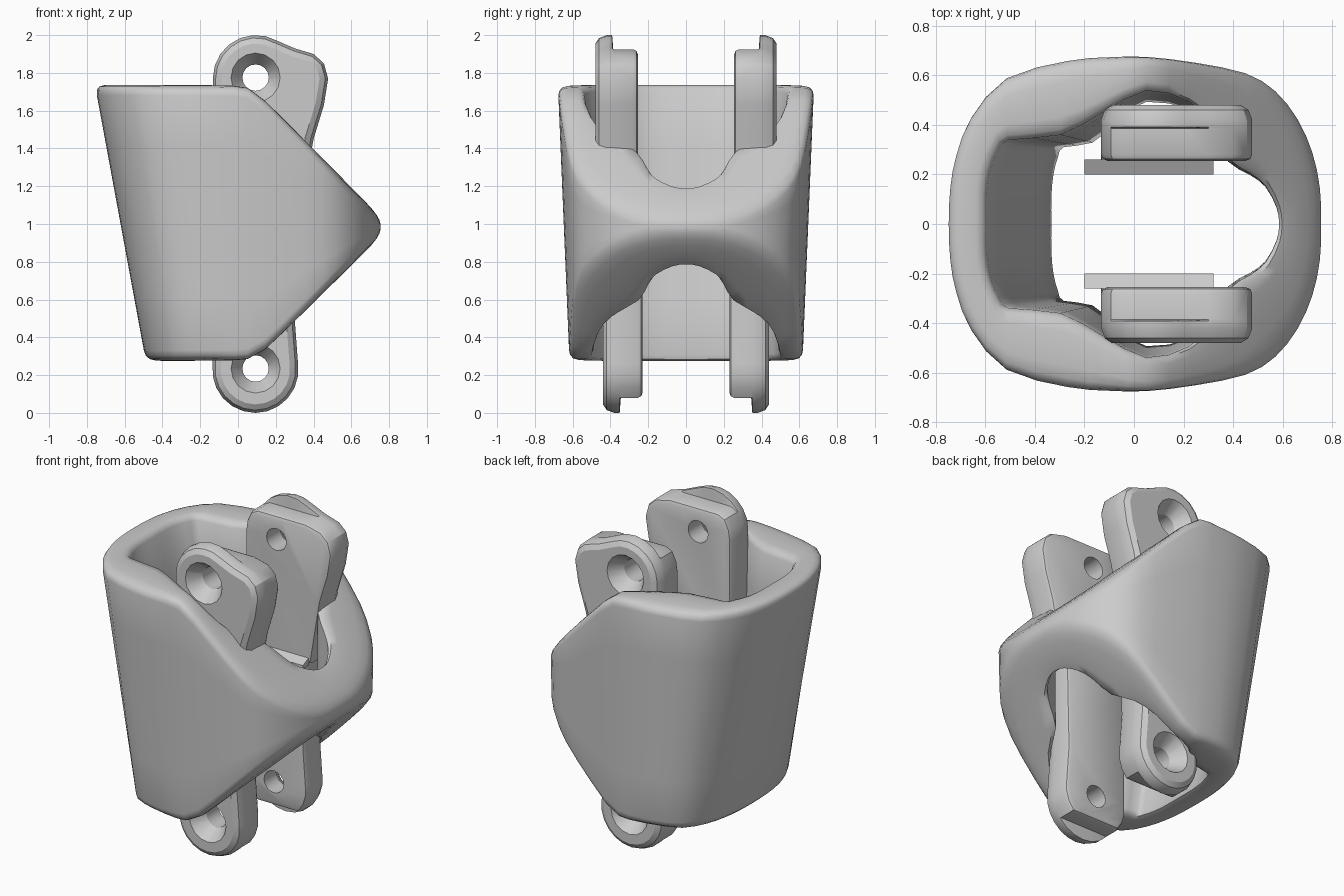
import bpy, bmesh, math
from mathutils import Vector

if "Cube" in bpy.data.objects:
    bpy.data.objects.remove(bpy.data.objects["Cube"])


def loft(name, rings, loop=False):
    """Skin closed rings of equal length; cap the ends, or join last to first."""
    bm = bmesh.new()
    vs = [[bm.verts.new(p) for p in r] for r in rings]
    n = len(vs[0])
    pairs = list(zip(vs, vs[1:])) + ([(vs[-1], vs[0])] if loop else [])
    for a, b in pairs:
        for i in range(n):
            j = (i + 1) % n
            bm.faces.new((a[i], a[j], b[j], b[i]))
    if not loop:
        bm.faces.new(vs[0])
        bm.faces.new(vs[-1])
    bmesh.ops.recalc_face_normals(bm, faces=bm.faces)
    me = bpy.data.meshes.new(name)
    bm.to_mesh(me)
    bm.free()
    ob = bpy.data.objects.new(name, me)
    bpy.context.collection.objects.link(ob)
    return ob


def select(ob):
    bpy.ops.object.select_all(action='DESELECT')
    ob.select_set(True)
    bpy.context.view_layer.objects.active = ob


def smooth(ob, deg):
    select(ob)
    bpy.ops.object.shade_smooth_by_angle(angle=math.radians(deg))


# Hollow shell: half plan outlines, back to nose, outer wall then inner wall
OUTER = [(-.757, 0), (-.75, .15), (-.725, .28), (-.665, .43), (-.52, .59),
         (-.27, .66), (-.1, .675), (.05, .677), (.25, .66), (.45, .625),
         (.57, .555), (.66, .44), (.72, .3), (.75, .15), (.755, 0)]
INNER = [(-.60, 0), (-.60, .12), (-.585, .22), (-.55, .30), (-.51, .34),
         (-.3, .36), (-.13, .45), (.05, .54), (.22, .50), (.31, .41),
         (.38, .27), (.47, .21), (.53, .16), (.575, .07), (.585, 0)]


def full_curve(half):
    """Mirror the half outline and add a Catmull-Rom midpoint per span."""
    pts = [Vector(p) for p in half]
    pts += [Vector((p.x, -p.y)) for p in pts[-2:0:-1]]
    n, out = len(pts), []
    for i in range(n):
        a, b, c, d = (pts[(i + k) % n] for k in (-1, 0, 1, 2))
        out += [b, (b + c) * .5625 - (a + d) * .0625]
    return out


def drop(x, x0, slope):
    d = (x - x0) * slope
    return (d + math.sqrt(d * d + .002)) / 2


def top_z(x):
    return 1.737 - drop(x, .066, 1.016)


def low_z(x):
    return .275 + drop(x, .09, .99)


def taper(p, z, s):
    u = (1.735 - z) / 1.46
    x = p.x * (1 - (.355 + .1 * s) * u) if p.x < 0 else p.x
    return Vector((x, p.y * (1 - .09 * u), z))


RIM = [(0, 1), (.03, .5), (.13, .17), (.3, .03), (.5, 0), (.76, 0), (.93, .15), (1, .6)]


def section(a, b):
    """Wall cross-section: outer wall up, over the rim, inner wall down, under the rim."""
    out = []

    def edges(s):
        p = a.lerp(b, s)
        hi, lo = top_z(p.x), low_z(p.x)
        return p, hi, lo, min(.055, (hi - lo) * .4)
    for s, k in RIM:
        p, hi, lo, r = edges(s)
        out.append(taper(p, hi - k * r, s))
    p, hi, lo, r = edges(1)
    for i in range(1, 5):
        out.append(taper(p, hi - .6 * r + (lo - hi + 1.2 * r) * i / 5, 1))
    for s, k in reversed(RIM):
        p, hi, lo, r = edges(s)
        out.append(taper(p, lo + k * r, s))
    p, hi, lo, r = edges(0)
    for i in range(1, 5):
        out.append(taper(p, lo + r + (hi - lo - 2 * r) * i / 5, 0))
    return out


shell = loft("hollow_shell",
             [section(a, b) for a, b in zip(full_curve(OUTER), full_curve(INNER))], True)
smooth(shell, 50)


# Lugs: stepped plates with a countersunk eye, mirrored front to back
def arc(cx, cz, r, a0, a1, n):
    return [(cx + r * math.cos(math.radians(a0 + (a1 - a0) * i / n)),
             cz + r * math.sin(math.radians(a0 + (a1 - a0) * i / n))) for i in range(n + 1)]


def inset(pts, d):
    """Move a counter-clockwise outline inwards by d."""
    out = []
    for i, p in enumerate(pts):
        a, b = pts[i - 1], pts[(i + 1) % len(pts)]
        t = Vector((b[0] - a[0], b[1] - a[1])).normalized()
        out.append((p[0] - t.y * d, p[1] + t.x * d))
    return out


def lug(name, profile, eye, y_in, y_step, y_out, limit):
    def ring(y, d, stepped=False):
        return [(x, y, limit(z, d) if stepped else z) for x, z in inset(profile, d)]
    ob = loft(name, [ring(y_in, .025, True), ring(y_in + .008, .008, True),
                     ring(y_in + .025, 0, True), ring(y_step, 0, True),
                     ring(y_step + .006, 0), ring(y_out - .06, 0),
                     ring(y_out - .02, .015), ring(y_out, .045)])
    # eye hole
    cut = loft(name + "_hole_cutter",
               [[(x, y, z) for x, z in arc(*eye, r, 0, 337.5, 15)] for y, r in
                ((y_in - .1, .07), (y_out - .09, .07), (y_out, .13), (y_out + .02, .147))])
    b = ob.modifiers.new("eye", 'BOOLEAN')
    b.operation, b.object, b.solver = 'DIFFERENCE', cut, 'EXACT'
    select(ob)
    bpy.ops.object.modifier_apply(modifier="eye")
    bpy.data.objects.remove(cut)
    smooth(ob, 30)
    m = ob.modifiers.new("pair", 'MIRROR')
    m.use_axis = (False, True, False)


upper = [(.33, 1.04), (.40, 1.45), (.455, 1.63), (.477, 1.77), (.455, 1.85), (.40, 1.9), (.30, 1.93)]
upper += arc(.095, 1.772, .228, 60, 180, 7) + [(-.13, 1.04)]
lug("upper_lug", upper, (.093, 1.775), .255, .385, .48, lambda z, d: min(z, 1.925 - d))

lower = [(-.13, 1.04)] + arc(.092, .228, .228, 172, 368, 12) + [(.3, .5), (.31, 1.04)]
lug("lower_lug", lower, (.093, .235), .23, .345, .44, lambda z, d: max(z, .08 + d))

# Thin ledges where the upper and lower plates meet
ledge = loft("inner_ledge", [[(x, y, z) for y, z in
                              ((.2, 1.03), (.26, 1.03), (.26, 1.08), (.2, 1.05))] for x in (-.2, .32)])
ledge.modifiers.new("pair", 'MIRROR').use_axis = (False, True, False)
